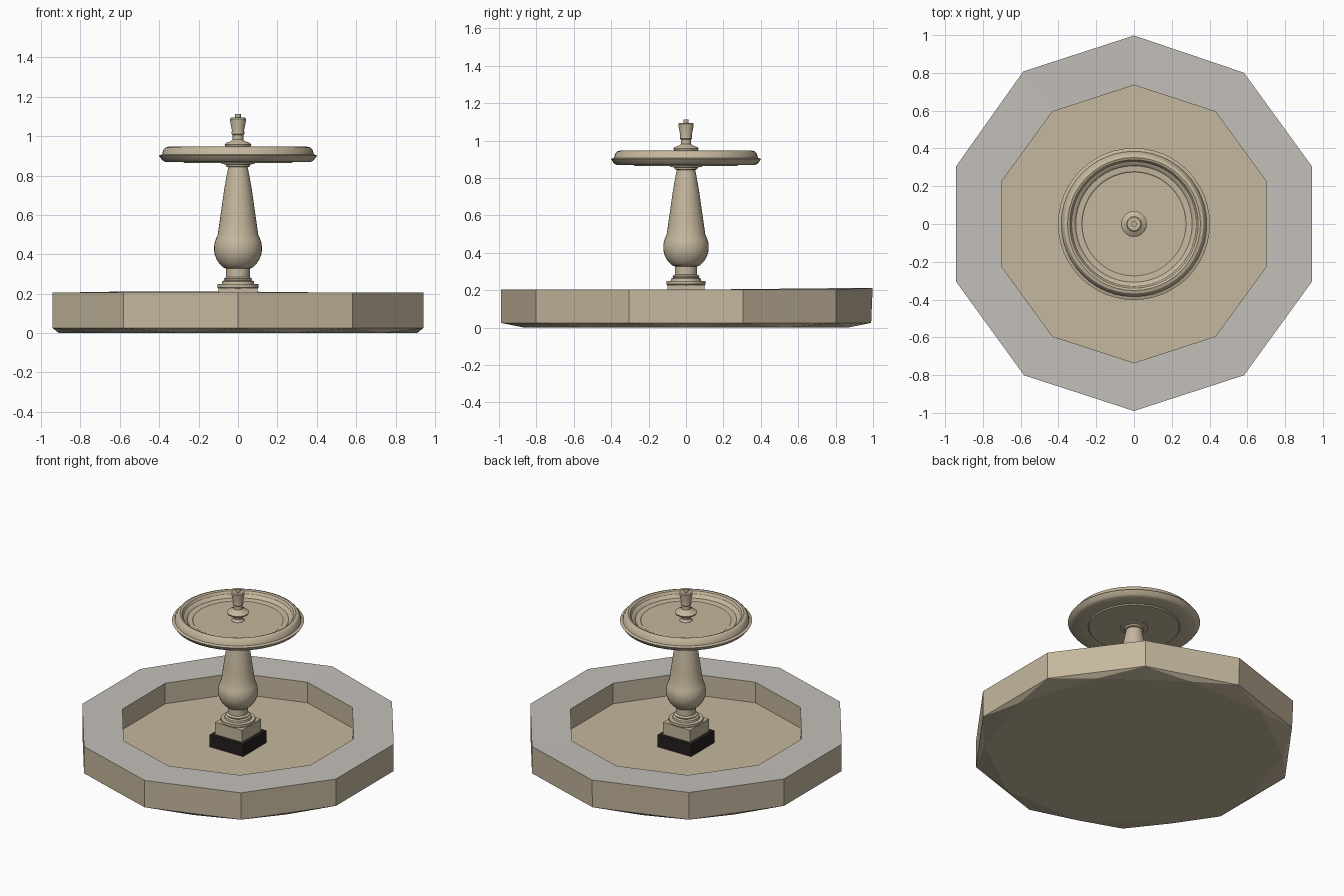
import bpy, bmesh, math

if "Cube" in bpy.data.objects:
    bpy.data.objects.remove(bpy.data.objects["Cube"])


def material(name, rgb):
    m = bpy.data.materials.new(name)
    m.diffuse_color = (*rgb, 1)
    m.use_nodes = True
    m.node_tree.nodes["Principled BSDF"].inputs["Base Color"].default_value = m.diffuse_color
    return m


STONE = material("tan stone", (0.56, 0.475, 0.34))
GREY = material("grey coping", (0.55, 0.525, 0.495))
BLACK = material("black plinth", (0.018, 0.014, 0.013))


def finish(bm, name, mats, smooth=False):
    bmesh.ops.recalc_face_normals(bm, faces=bm.faces)
    me = bpy.data.meshes.new(name)
    bm.to_mesh(me)
    bm.free()
    for m in mats:
        me.materials.append(m)
    ob = bpy.data.objects.new(name, me)
    bpy.context.collection.objects.link(ob)
    if smooth:
        bpy.ops.object.select_all(action='DESELECT')
        ob.select_set(True)
        bpy.context.view_layer.objects.active = ob
        bpy.ops.object.shade_smooth_by_angle(angle=math.radians(30))
    return ob


def ring(bm, r, z, n, turn=0.0):
    return [bm.verts.new((r * math.cos(turn + k * math.tau / n),
                          r * math.sin(turn + k * math.tau / n), z)) for k in range(n)]


def bridge(bm, a, b):
    n = len(a)
    return [bm.faces.new((a[k], a[(k + 1) % n], b[(k + 1) % n], b[k])) for k in range(n)]


def lathe(name, profile, n):
    """Turn a closed (radius, z) profile, capped at both ends."""
    bm = bmesh.new()
    rings = [ring(bm, r, z, n) for r, z in profile]
    for a, b in zip(rings, rings[1:]):
        bridge(bm, a, b)
    bm.faces.new(rings[0])
    bm.faces.new(rings[-1])
    return finish(bm, name, [STONE], True)


def box(name, half, z0, z1, mat):
    bm = bmesh.new()
    r = half * math.sqrt(2)
    a, b = ring(bm, r, z0, 4, math.pi / 4), ring(bm, r, z1, 4, math.pi / 4)
    bridge(bm, a, b)
    bm.faces.new(a)
    bm.faces.new(b)
    return finish(bm, name, [mat])


# Ten-sided basin: outer wall, grey coping, inner wall, floor
TOP, FLOOR, R_OUT, R_IN = 0.205, 0.067, 0.99, 0.735
bm = bmesh.new()
start = math.pi / 2
low = ring(bm, R_OUT, 0.025, 10, start)
outer = ring(bm, R_OUT, TOP, 10, start)
inner = ring(bm, R_IN, TOP, 10, start)
floor = ring(bm, R_IN, FLOOR, 10, start)
bridge(bm, low, outer)
for f in bridge(bm, outer, inner):
    f.material_index = 1
bridge(bm, inner, floor)
bm.faces.new(floor)
for v in outer[:2]:          # slightly raised, uneven stone at the back left
    v.co = (v.co.x * 1.008, v.co.y * 1.008, TOP + 0.006)
# Facetted foot: the bottom polygon is turned half a side
foot = ring(bm, 0.91, 0.0, 10, start + math.pi / 10)
for k in range(10):
    bm.faces.new((low[k], low[(k + 1) % 10], foot[k]))
    bm.faces.new((low[k], foot[k], foot[k - 1]))
bm.faces.new(foot)
finish(bm, "basin", [STONE, GREY])

# Square plinth
box("plinth_lower", 0.125, FLOOR, 0.147, BLACK)
box("plinth_upper", 0.10, 0.147, 0.228, STONE)

# Baluster column with bulb
bulb = [(0.122 * math.cos(math.radians(a)), 0.43 + 0.122 * math.sin(math.radians(a)))
        for a in range(-55, 31, 10)]
lathe("column", [
    (0.10, 0.226), (0.105, 0.232), (0.105, 0.248), (0.082, 0.25), (0.080, 0.262),
    (0.068, 0.268), (0.072, 0.276), (0.060, 0.284), (0.060, 0.328)] + bulb + [
    (0.103, 0.50), (0.093, 0.57), (0.083, 0.64), (0.070, 0.73), (0.058, 0.80),
    (0.049, 0.843), (0.060, 0.846), (0.062, 0.856), (0.085, 0.860), (0.085, 0.872)], 32)

# Shallow dish with moulded rim
lathe("dish", [
    (0.275, 0.865), (0.28, 0.872), (0.37, 0.870), (0.385, 0.878), (0.402, 0.902),
    (0.385, 0.908), (0.380, 0.928), (0.368, 0.942), (0.352, 0.947), (0.340, 0.942),
    (0.330, 0.925), (0.318, 0.920), (0.308, 0.908), (0.280, 0.906), (0.275, 0.902)], 48)

# Finial nozzle
lathe("finial", [
    (0.040, 0.900), (0.030, 0.920), (0.036, 0.938), (0.064, 0.948), (0.068, 0.958),
    (0.060, 0.966), (0.036, 0.974), (0.028, 0.982), (0.027, 1.005), (0.033, 1.012),
    (0.031, 1.03), (0.040, 1.075), (0.041, 1.088), (0.036, 1.094), (0.014, 1.094),
    (0.014, 1.112)], 20)
